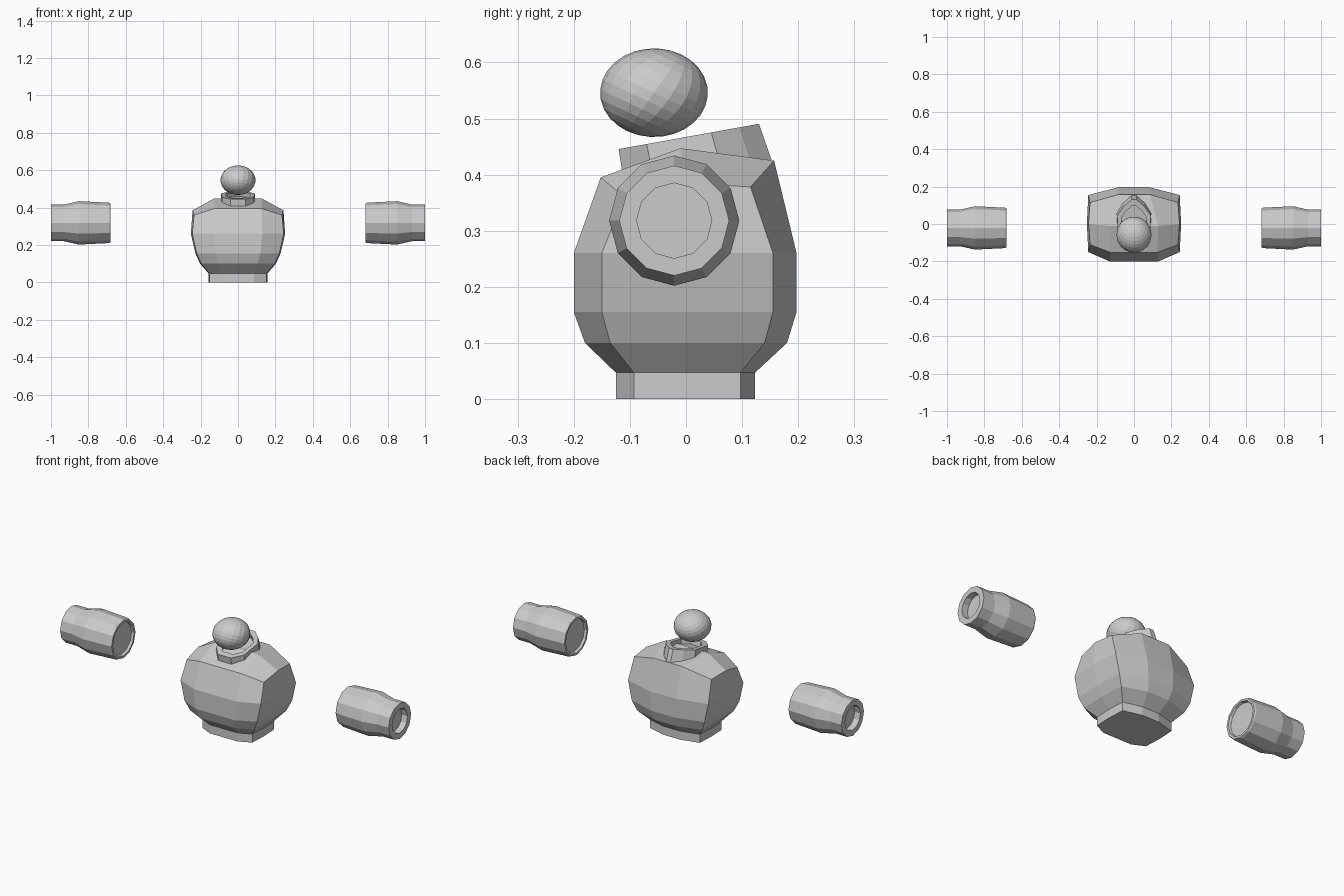
import bpy, bmesh, math
from mathutils import Matrix, Vector

if "Cube" in bpy.data.objects:
    bpy.data.objects.remove(bpy.data.objects["Cube"])

grey = bpy.data.materials.new("light grey")
grey.diffuse_color = (0.6, 0.6, 0.6, 1)
grey.use_nodes = True
grey.node_tree.nodes["Principled BSDF"].inputs["Base Color"].default_value = grey.diffuse_color


def finish(bm, name):
    bmesh.ops.recalc_face_normals(bm, faces=bm.faces)
    me = bpy.data.meshes.new(name)
    bm.to_mesh(me)
    bm.free()
    me.materials.append(grey)
    ob = bpy.data.objects.new(name, me)
    bpy.context.collection.objects.link(ob)
    return ob


def loft(bm, rings):
    """Join successive rings of points with quads."""
    rows = [[bm.verts.new(p) for p in r] for r in rings]
    n = len(rows[0])
    for a, b in zip(rows, rows[1:]):
        for i in range(n):
            j = (i + 1) % n
            bm.faces.new((a[i], a[j], b[j], b[i]))
    return rows


def mirrored(half):
    return half + [(-x, y, z) for x, y, z in reversed(half)]


# Torso: ten-sided sections, each with height, half width, front and back limits
def section(z, w, front, fcorner, bcorner, back, fx, bx):
    return mirrored([(fx, front, z), (w * 0.97, fcorner, z), (w, 0, z),
                     (w * 0.97, bcorner, z), (bx, back, z)])


bm = bmesh.new()
rings = [section(0, .157, -.125, -.093, .097, .123, .085, .05),
         section(.047, .157, -.125, -.093, .097, .123, .085, .05),
         section(.1, .203, -.18, -.135, .14, .18, .105, .065),
         section(.155, .228, -.2, -.15, .155, .197, .12, .075),
         section(.26, .252, -.2, -.15, .155, .197, .13, .08),
         mirrored([(.125, -.152, .395), (.235, -.11, .36), (.243, 0, .385),
                   (.235, .115, .378), (.085, .157, .425)])]
rows = loft(bm, rings)
bm.faces.new(rows[0])
t = rows[-1]
r, l = bm.verts.new((.13, -.01, .447)), bm.verts.new((-.13, -.01, .447))
for f in ((t[9], t[0], r, l), (t[0], t[1], t[2], r), (t[2], t[3], t[4], r),
          (t[4], t[5], l, r), (t[5], t[6], t[7], l), (t[7], t[8], t[9], l)):
    bm.faces.new(f)
finish(bm, "torso")

# Neck collar: tilted, pointed at the back, with a recessed top
outline = [(.04, -.125), (.085, -.075), (.09, .04), (.055, .09), (.012, .125)]


def collar_ring(scale, rise):
    pts = []
    for x, y, _ in mirrored([(x, y, 0) for x, y in outline]):
        pts.append((x * scale, y * scale + .005 - .25 * rise,
                    .468 + .18 * y * scale + rise))
    return pts


bm = bmesh.new()
rows = loft(bm, [collar_ring(1.06, -.08), collar_ring(1.0, 0),
                 collar_ring(.74, 0), collar_ring(.74, -.025)])
bm.faces.new(rows[0])
bm.faces.new(rows[-1])
finish(bm, "neck_collar")

# Head: faceted ball, poles tilted
bm = bmesh.new()
bmesh.ops.create_uvsphere(bm, u_segments=20, v_segments=14, radius=1)
bm.transform(Matrix.Translation((0, -.057, .546))
             @ Matrix.Diagonal((.094, .096, .079, 1))
             @ Matrix.Rotation(math.radians(-30), 4, 'X'))
finish(bm, "head")

# Forearms: twelve-sided turned profile, recessed at both ends
profile = [(.695, 0), (.695, .088), (.682, .092), (.682, .104), (.69, .108),
           (.85, .116), (.93, .098), (1.0, .098), (1.0, .067), (.965, .067), (.965, 0)]
for side, name in ((1, "right_forearm"), (-1, "left_forearm")):
    bm = bmesh.new()
    rows = loft(bm, [[(side * x, -.021 + rad * math.sin(k * math.tau / 12),
                       .318 + rad * math.cos(k * math.tau / 12)) for k in range(12)]
                     for x, rad in profile[1:-1]])
    bm.faces.new(rows[0])
    bm.faces.new(rows[-1])
    finish(bm, name)
